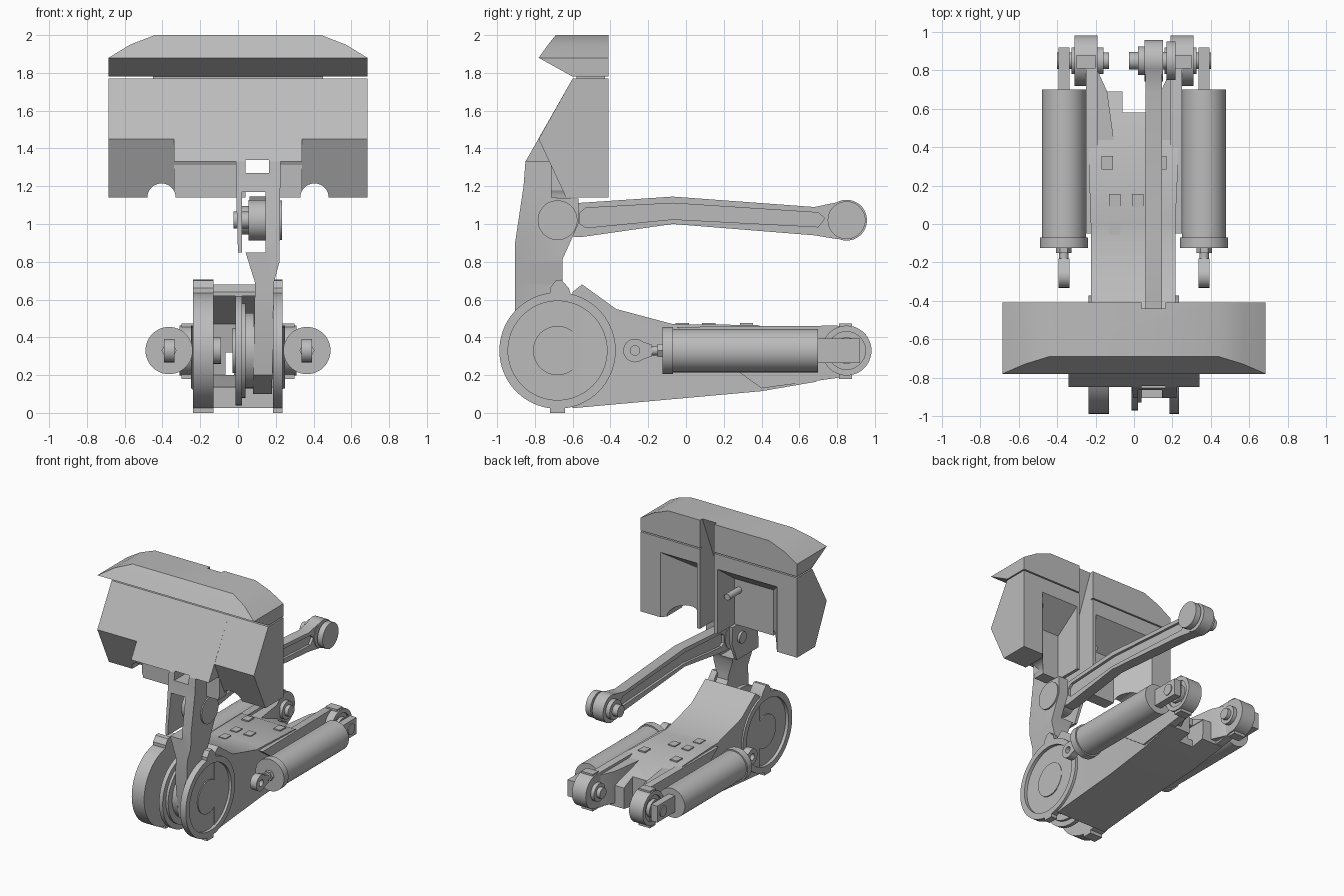
import bpy, bmesh, math
from mathutils import Vector

if "Cube" in bpy.data.objects:
    bpy.data.objects.remove(bpy.data.objects["Cube"], do_unlink=True)

grey = bpy.data.materials.new("plain_grey")
grey.use_nodes = True
grey.diffuse_color = (0.5, 0.5, 0.5, 1)
grey.node_tree.nodes["Principled BSDF"].inputs["Base Color"].default_value = (0.5, 0.5, 0.5, 1)


def finish(name, bm):
    bmesh.ops.recalc_face_normals(bm, faces=bm.faces)
    mesh = bpy.data.meshes.new(name)
    bm.to_mesh(mesh)
    bm.free()
    mesh.materials.append(grey)
    ob = bpy.data.objects.new(name, mesh)
    bpy.context.collection.objects.link(ob)
    return ob


def prism(name, pts, a, b, axis="X"):
    """Extrude a 2D outline along an axis from a to b."""
    place = {"X": lambda p, t: (t, p[0], p[1]),
             "Y": lambda p, t: (p[0], t, p[1]),
             "Z": lambda p, t: (p[0], p[1], t)}[axis]
    bm = bmesh.new()
    lo = [bm.verts.new(place(p, a)) for p in pts]
    hi = [bm.verts.new(place(p, b)) for p in pts]
    bm.faces.new(lo)
    bm.faces.new(hi)
    n = len(pts)
    for i in range(n):
        j = (i + 1) % n
        bm.faces.new((lo[i], lo[j], hi[j], hi[i]))
    return finish(name, bm)


def box(name, x, y, z):
    return prism(name, [(x[0], y[0]), (x[1], y[0]), (x[1], y[1]), (x[0], y[1])], z[0], z[1], "Z")


def disc(name, c, r, a, b, axis="X", n=48):
    ring = [(c[0] + r * math.cos(i * math.tau / n), c[1] + r * math.sin(i * math.tau / n)) for i in range(n)]
    return prism(name, ring, a, b, axis)


def hull(name, pts):
    bm = bmesh.new()
    for p in pts:
        bm.verts.new(p)
    bmesh.ops.convex_hull(bm, input=bm.verts[:])
    bmesh.ops.dissolve_limit(bm, angle_limit=0.01, verts=bm.verts[:], edges=bm.edges[:])
    return finish(name, bm)


def combine(target, tool, operation="DIFFERENCE"):
    """Apply a boolean and throw the tool away."""
    tool.hide_render = True
    mod = target.modifiers.new("shape", "BOOLEAN")
    mod.operation, mod.object, mod.solver = operation, tool, "EXACT"
    with bpy.context.temp_override(object=target, active_object=target):
        bpy.ops.object.modifier_apply(modifier=mod.name)
    bpy.data.objects.remove(tool, do_unlink=True)
    return target


# Head: upper cap with swept ends
W, BACK = 0.685, -0.41
cap_pts = []
for s in (-1, 1):
    for x, y, z in ((0.44, -0.69, 2), (0.57, -0.73, 1.95), (W, -0.78, 1.88)):
        cap_pts += [(s * x, y, z), (s * x, BACK, z)]
    cap_pts += [(s * W, -0.6, 1.78), (s * W, BACK, 1.78)]
cap = hull("head_cap", cap_pts)
neck_strip = box("cap_joint", (-0.45, 0.45), (-0.58, -0.43), (1.765, 1.785))

# Head: main shield, with a deeper middle and hollow back
shield = prism("head_shield", [(BACK, 1.77), (-0.6, 1.77), (-0.78, 1.45), (-0.635, 1.14), (BACK, 1.14)], -W, W)
middle = prism("middle", [(-0.45, 1.77), (-0.6, 1.77), (-0.85, 1.33), (-0.715, 1.33), (-0.715, 1.14), (-0.45, 1.14)],
               -0.34, 0.34)
combine(shield, middle, "UNION")
for a, b, c, d in ((0.19, 0.52, 0.19, 0.33), (-0.52, 0.01, -0.33, 0.01)):
    hollow = hull("hollow", [(x, -0.4, z) for x in (a, b) for z in (1.05, 1.66)]
                  + [(x, -0.62, z) for x in (c, d) for z in (1.05, 1.5)])
    combine(shield, hollow)
for s in (-1, 1):
    combine(shield, disc("arch", (s * 0.405, 1.14), 0.075, -0.9, -0.3, "Y", 32))
slot = [(-0.44, 2.1), (-0.44, 2.0), (-0.71, 1.34), (-0.95, 1.34), (-0.95, 1.05), (-0.3, 1.05), (-0.3, 2.1)]
for part in (cap, shield, neck_strip):
    combine(part, prism("slot", slot, 0.04, 0.165))

# Head: round studs on the lower flaps, and one at the back
for s in (-1, 1):
    stud = disc("flap_stud", (0, 0), 0.036, -0.01, 0.004, "Z", 32)
    stud.rotation_euler = Vector((0, -0.888, -0.458)).to_track_quat("Z", "Y").to_euler()
    stud.location = (s * 0.42, -0.718, 1.33)
disc("back_stud", (-0.03, 1.42), 0.025, -0.62, -0.47, "Y", 24)

# Upright: front outline crossed with side outline
upright = prism("upright", [(-0.01, 1.33), (-0.01, 1.17), (0, 0.85), (0.04, 0.85), (0.09, 0.69), (0.08, 0.1),
                            (0.18, 0.1), (0.19, 0.69), (0.22, 0.8), (0.225, 1.33)], -1, -0.4, "Y")
side = prism("side", [(-0.85, 1.33), (-0.86, 1.2), (-0.905, 0.9), (-0.905, 0.5), (-0.86, 0.2), (-0.68, 0.1),
                      (-0.5, 0.2), (-0.5, 0.45), (-0.655, 0.66), (-0.655, 0.81), (-0.57, 1.0),
                      (-0.57, 1.135), (-0.715, 1.14), (-0.715, 1.33)], -0.2, 0.4)
combine(upright, side, "INTERSECT")
combine(upright, box("fork_gap", (0.04, 0.165), (-1, -0.4), (1.27, 1.4)))
combine(upright, box("pocket", (0.02, 0.145), (-1, -0.4), (0.85, 1.17)))
TOP_PIVOT, LOW_PIVOT, REAR_TOP, REAR_LOW = (-0.68, 1.02), (-0.68, 0.33), (0.85, 1.02), (0.85, 0.33)
disc("upper_pivot_cap", TOP_PIVOT, 0.105, 0.2, 0.232)
disc("upper_pivot_pin", TOP_PIVOT, 0.045, -0.025, 0.21)

# Upper link with recessed sides
link = prism("upper_link", [(-0.68, 1.1), (-0.56, 1.112), (-0.07, 1.145), (0.68, 1.09), (0.8, 1.115), (0.85, 1.115),
                            (0.85, 0.92), (0.8, 0.92), (0.68, 0.94), (-0.07, 1.0), (-0.56, 0.93), (-0.68, 0.94)],
             0.06, 0.145)
for c in (TOP_PIVOT, REAR_TOP):
    combine(link, disc("eye", c, 0.108, 0.055, 0.15), "UNION")
groove = [(-0.56, 1.06), (-0.53, 1.085), (-0.07, 1.11), (0.7, 1.06), (0.735, 1.03), (0.7, 0.985),
          (-0.07, 1.025), (-0.53, 0.98), (-0.56, 1.0)]
for a, b in ((0.125, 0.2), (0, 0.08)):
    combine(link, prism("groove", groove, a, b))
for name, r, a, b in (("link_outer_cap", 0.1, 0.17, 0.215), ("link_inner_cap", 0.075, 0.02, 0.055),
                      ("link_pin", 0.045, -0.025, 0.2)):
    disc(name, REAR_TOP, r, a, b)

# Lower body: side outline crossed with plan outline, then hollowed
body = prism("lower_body", [(-0.6, 0.64), (-0.55, 0.68), (-0.37, 0.55), (-0.07, 0.47), (0.38, 0.465), (0.69, 0.33),
                            (0.69, 0.165), (0.4, 0.115), (-0.6, 0.025)], -0.4, 0.4)
plan = prism("plan", [(-0.225, -0.65), (-0.225, 0), (-0.25, 0.75), (-0.06, 0.75), (-0.06, 0.58), (0.06, 0.58),
                      (0.06, 0.75), (0.25, 0.75), (0.215, 0), (0.215, -0.65)], -0.1, 1, "Z")
combine(body, plan, "INTERSECT")
combine(body, prism("front_hollow", [(-0.8, 0.62), (-0.56, 0.62), (-0.3, 0.47), (-0.25, 0.2), (-0.8, 0.1)], -0.13, 0.185))
combine(body, box("tunnel", (-0.065, -0.02), (-0.8, 0.9), (0.2, 0.32)))
for x, y in ((-0.1, 0.12), (0.02, 0.12), (-0.14, 0.32), (0.14, 0.32), (-0.1, -0.02)):
    box("deck_pad", (x - 0.03, x + 0.03), (y - 0.035, y + 0.035), (0.45, 0.476))

# Lower pivot: two dished wheels and an inner plate
for name, a, b, out in (("right_wheel", -0.238, -0.13, -1), ("left_wheel", 0.185, 0.235, 1)):
    wheel = disc(name, LOW_PIVOT, 0.308, a, b, n=72)
    face = b if out > 0 else a
    combine(wheel, disc("dish", LOW_PIVOT, 0.262, face - out * 0.025, face + out * 0.1, n=72))
    tab = prism("tab", [(-0.72, 0.6), (-0.72, 0.66), (-0.69, 0.7), (-0.66, 0.705), (-0.62, 0.66), (-0.6, 0.6)], a, b)
    combine(wheel, tab, "UNION")
    combine(wheel, box("foot", (a, b), (-0.72, -0.64), (0, 0.06)), "UNION")
    disc("wheel_hub", LOW_PIVOT, 0.13, face - out * 0.035, face - out * 0.017)
disc("inner_plate", LOW_PIVOT, 0.29, -0.012, 0.02, n=64)
for r, a, b in ((0.25, 0.02, 0.04), (0.2, 0.04, 0.085), (0.12, -0.03, 0.19)):
    disc("pivot_hub", LOW_PIVOT, r, a, b)
disc("pivot_shaft", LOW_PIVOT, 0.07, -0.15, -0.09)

for s, label in ((-1, "right"), (1, "left")):
    # Rear lugs, bosses and pins
    prism(label + "_lug_arm", [(-0.05, 0.455), (0.8, 0.462), (0.9, 0.44), (0.95, 0.38), (0.95, 0.28),
                               (0.9, 0.22), (0.8, 0.185), (0.4, 0.13)], s * 0.19, s * 0.25)
    prism(label + "_lug_gusset", [(s * 0.25, 0.8), (s * 0.19, 0.8), (s * 0.14, 0.69), (s * 0.1, 0.4), (s * 0.22, 0.1)],
          0.19, 0.44, "Z")
    boss = disc(label + "_lug_boss", REAR_LOW, 0.132, s * 0.19, s * 0.31)
    combine(boss, disc("boss_dish", REAR_LOW, 0.1, s * 0.295, s * 0.4))
    box(label + "_lug_rib", sorted((s * 0.2, s * 0.3)), (0.81, 0.88), (0.18, 0.472))
    disc(label + "_lug_pin", REAR_LOW, 0.042, s * 0.13, s * 0.4, n=32)
    disc(label + "_pin_collar", REAR_LOW, 0.07, s * 0.16, s * 0.325, n=32)
    # Damper: barrel, collar, rod and two end eyes
    axis = (s * 0.365, 0.33)
    for part, r, a, b in (("barrel", 0.115, -0.08, 0.7), ("collar", 0.125, -0.125, -0.07), ("rod", 0.025, -0.21, -0.1)):
        disc(label + "_damper_" + part, axis, r, a, b, "Y")
    disc(label + "_damper_nut", axis, 0.04, -0.15, -0.12, "Y", 6)
    x0, x1 = sorted((s * 0.337, s * 0.393))
    box(label + "_damper_tail", (x0, x1), (0.69, 0.92), (0.265, 0.395))
    eye = disc(label + "_damper_eye", (-0.27, 0.33), 0.062, x0, x1)
    neck = prism("eye_neck", [(-0.27, 0.392), (-0.18, 0.36), (-0.18, 0.3), (-0.27, 0.268)], x0, x1)
    combine(eye, neck, "UNION")
    combine(eye, disc("eye_hole", (-0.27, 0.33), 0.025, x0 - 0.1, x1 + 0.1))

# Smooth the round parts, keep hard edges
bpy.ops.object.select_all(action="DESELECT")
for ob in bpy.context.collection.objects:
    if ob.type == "MESH" and grey.name in ob.data.materials:
        ob.select_set(True)
        bpy.context.view_layer.objects.active = ob
bpy.ops.object.shade_smooth_by_angle(angle=math.radians(25))
